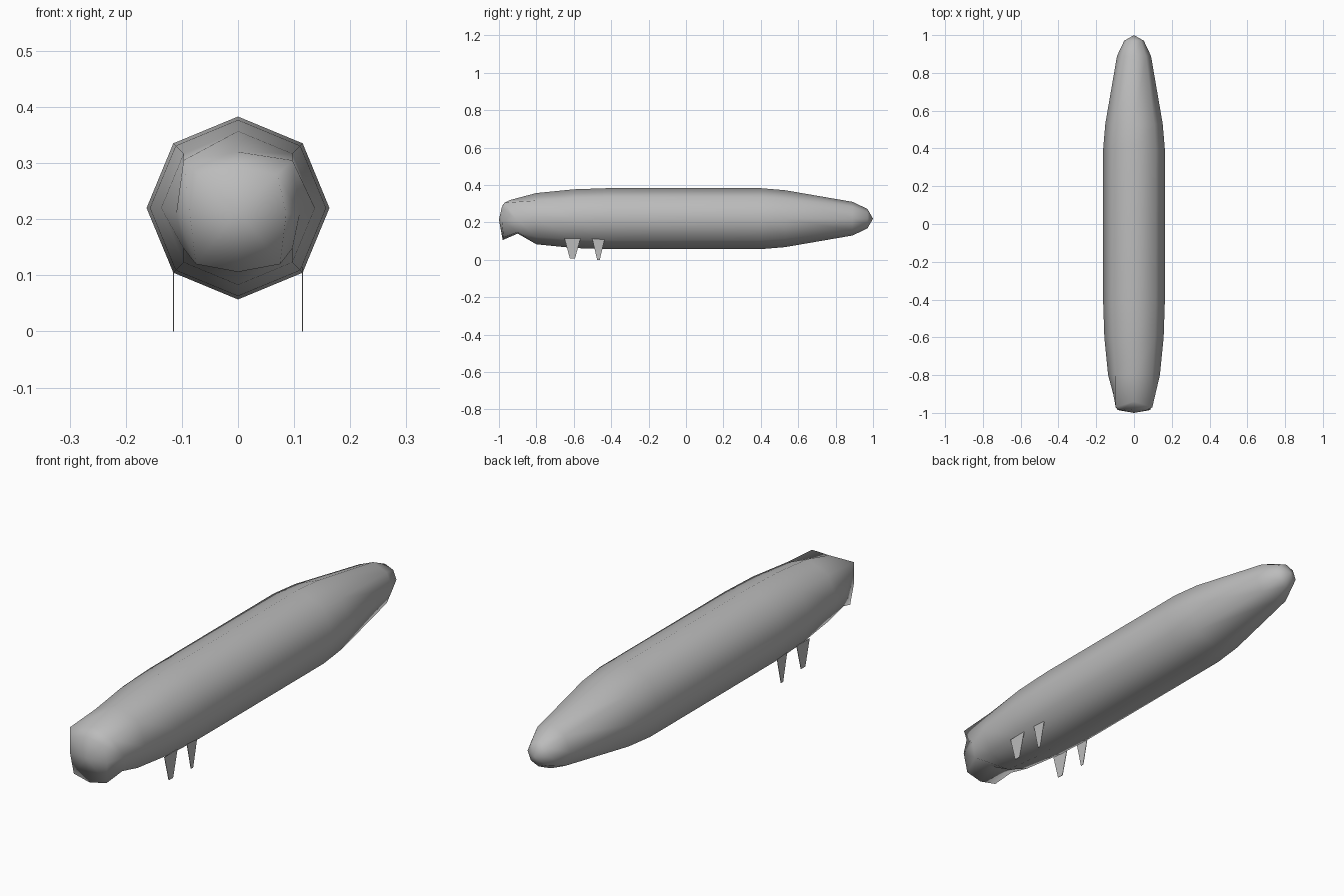
import bpy, bmesh, math

cube = bpy.data.objects.get("Cube")
if cube:
    bpy.data.objects.remove(cube, do_unlink=True)

grey = bpy.data.materials.new("plain grey")
grey.use_nodes = True
COLOUR = (0.5, 0.5, 0.5, 1)
grey.diffuse_color = COLOUR
grey.node_tree.nodes["Principled BSDF"].inputs["Base Color"].default_value = COLOUR

AXIS_Z = 0.22


def finish(name, bm):
    bmesh.ops.recalc_face_normals(bm, faces=bm.faces)
    mesh = bpy.data.meshes.new(name)
    bm.to_mesh(mesh)
    bm.free()
    mesh.materials.append(grey)
    obj = bpy.data.objects.new(name, mesh)
    bpy.context.collection.objects.link(obj)
    return obj


def octagon(y, r):
    return [(r * math.sin(i * math.pi / 4), y, AXIS_Z + r * math.cos(i * math.pi / 4))
            for i in range(8)]


def mirrored(half):
    """Close a half ring, listed top to bottom, across x = 0."""
    return half + [(-x, y, z) for x, y, z in half[-2:0:-1]]


# Head: face ring with a lowered chin, then brow and neck ring
face = mirrored([(0, -0.98, 0.292), (0.07, -0.985, 0.28), (0.086, -0.985, 0.21),
                 (0.075, -0.975, 0.12), (0, -0.98, 0.106)])
neck = mirrored([(0, -0.94, 0.32), (0.097, -0.97, 0.305), (0.11, -0.9, 0.21),
                 (0.097, -0.9, 0.148), (0, -0.9, 0.14)])

# Long eight-sided body tapering to the tail
stations = [(-0.8, 0.137), (-0.6, 0.157), (-0.42, 0.163), (0.4, 0.163),
            (0.53, 0.152), (0.89, 0.09), (0.97, 0.052)]
rings = [face, neck] + [octagon(y, r) for y, r in stations]

bm = bmesh.new()
loops = [[bm.verts.new(p) for p in ring] for ring in rings]
for a, b in zip(loops, loops[1:]):
    for i in range(8):
        j = (i + 1) % 8
        bm.faces.new((a[i], a[j], b[j], b[i]))
for loop, tip in ((loops[0], (0, -1, 0.215)), (loops[-1], (0, 1, AXIS_Z))):
    pole = bm.verts.new(tip)
    for i in range(8):
        bm.faces.new((loop[i], loop[(i + 1) % 8], pole))
for f in bm.faces:
    f.smooth = True
finish("body", bm)


# Thin tapering legs, two on each side
def leg(name, side, y, top_half, foot_half, foot_z):
    bm = bmesh.new()
    profile = [(-top_half, 0.115), (top_half, 0.115), (foot_half, foot_z), (-foot_half, foot_z)]
    face = bm.faces.new([bm.verts.new((side * 0.115 - 0.001, y + dy, z)) for dy, z in profile])
    out = bmesh.ops.extrude_face_region(bm, geom=[face])["geom"]
    bmesh.ops.translate(bm, vec=(0.002, 0, 0),
                        verts=[v for v in out if isinstance(v, bmesh.types.BMVert)])
    finish(name, bm)


for side, label in ((1, "left"), (-1, "right")):
    leg("front_leg_" + label, side, -0.607, 0.043, 0.014, 0.008)
    leg("rear_leg_" + label, side, -0.468, 0.034, 0.007, 0)
